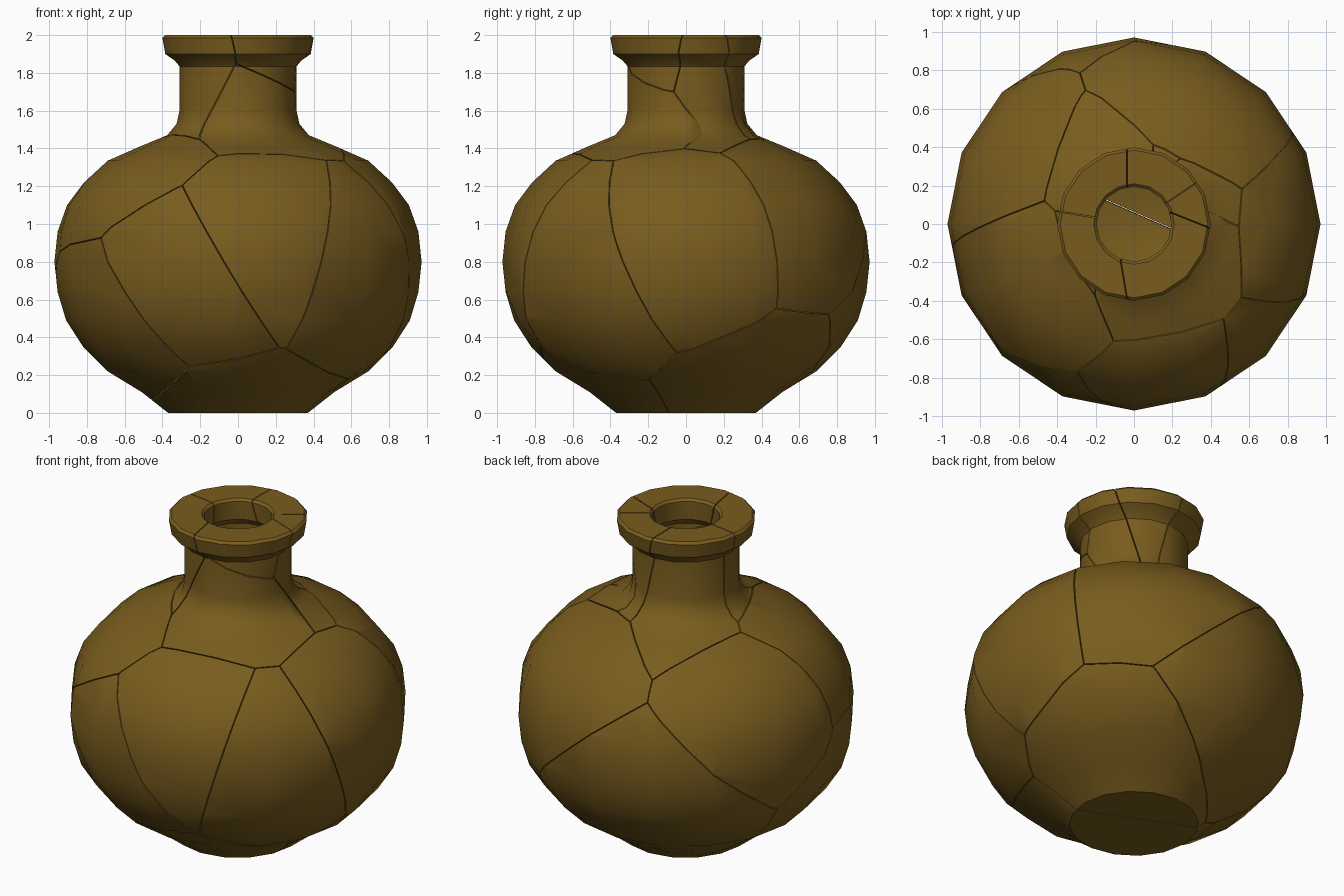
import bpy, bmesh, math
from mathutils import Vector

if "Cube" in bpy.data.objects:
    bpy.data.objects.remove(bpy.data.objects["Cube"])

SIDES = 16
HALF_GAP = 0.0025

# clay material
clay = bpy.data.materials.new("brown_clay")
clay.diffuse_color = (0.19, 0.108, 0.013, 1)
clay.use_nodes = True
clay.node_tree.nodes["Principled BSDF"].inputs["Base Color"].default_value = clay.diffuse_color

# wall profile (radius, height): outside going up, then inside going down
PROFILE = [
    (0.37, 0.0), (0.51, 0.11), (0.69, 0.22), (0.82, 0.35), (0.91, 0.49),
    (0.955, 0.64), (0.972, 0.80), (0.955, 0.96), (0.905, 1.10), (0.815, 1.22),
    (0.69, 1.335), (0.52, 1.41), (0.375, 1.47), (0.325, 1.53), (0.31, 1.60),
    (0.31, 1.835), (0.335, 1.865), (0.385, 1.90), (0.40, 1.985), (0.385, 2.0),
    (0.21, 2.0), (0.195, 1.985), (0.20, 1.87), (0.235, 1.83), (0.235, 1.57),
    (0.30, 1.42), (0.62, 1.28), (0.82, 1.06), (0.88, 0.80), (0.82, 0.54),
    (0.62, 0.29), (0.34, 0.10),
]

# centres of the broken pieces
SEEDS = {
    "front_left_shard": (-0.27, -0.75, 0.65),
    "front_shard": (0.18, -0.80, 0.92),
    "front_right_shard": (0.62, -0.62, 0.78),
    "right_shard": (0.95, -0.02, 1.05),
    "back_right_shard": (0.40, 0.65, 1.15),
    "front_base_shard": (-0.06, -0.455, -0.05),
    "back_base_shard": (0.34, 0.46, -0.03),
    "left_lower_shard": (-0.60, -0.50, 0.40),
    "left_shoulder_shard": (-0.60, -0.35, 1.40),
    "back_left_shoulder_shard": (-0.85, 0.40, 1.30),
    "back_lower_shard": (-0.15, 0.75, 0.50),
    "neck_front_shard": (0.08, -0.15, 1.62),
    "rim_front_shard": (0.20, -0.12, 1.92),
    "rim_right_shard": (0.30, 0.13, 1.85),
    "rim_back_right_shard": (0.20, 0.28, 1.90),
    "rim_back_shard": (-0.20, 0.28, 1.80),
    "rim_left_shard": (-0.28, -0.20, 1.80),
}


def make_pot():
    """Whole hollow pot as a closed bmesh."""
    bm = bmesh.new()
    rings = []
    for r, z in PROFILE:
        rings.append([bm.verts.new((r * math.cos(math.tau * i / SIDES),
                                    r * math.sin(math.tau * i / SIDES), z))
                      for i in range(SIDES)])
    for a, b in zip(rings, rings[1:]):
        for i in range(SIDES):
            j = (i + 1) % SIDES
            bm.faces.new((a[i], a[j], b[j], b[i]))
    bm.faces.new(rings[0][::-1])   # underside
    bm.faces.new(rings[-1])        # inner floor
    return bm


def make_shard(pot, name, seed):
    """Keep the part of the pot that is nearest to this seed."""
    bm = pot.copy()
    for other in SEEDS.values():
        if other == seed:
            continue
        a, b = Vector(seed), Vector(other)
        n = (b - a).normalized()
        cut = bmesh.ops.bisect_plane(
            bm, geom=bm.verts[:] + bm.edges[:] + bm.faces[:], dist=1e-5,
            plane_co=(a + b) / 2 - n * HALF_GAP, plane_no=n, clear_outer=True)
        edges = [e for e in cut["geom_cut"]
                 if isinstance(e, bmesh.types.BMEdge) and e.is_valid and e.is_boundary]
        if edges:
            bmesh.ops.triangle_fill(bm, edges=edges, use_beauty=True, normal=n)
    if not bm.faces:
        bm.free()
        return
    bmesh.ops.recalc_face_normals(bm, faces=bm.faces[:])
    mesh = bpy.data.meshes.new(name)
    bm.to_mesh(mesh)
    bm.free()
    mesh.materials.append(clay)
    obj = bpy.data.objects.new(name, mesh)
    bpy.context.collection.objects.link(obj)
    obj.select_set(True)
    bpy.context.view_layer.objects.active = obj


pot = make_pot()
for name, seed in SEEDS.items():
    make_shard(pot, name, seed)
pot.free()
bpy.ops.object.shade_smooth_by_angle(angle=math.radians(35))
